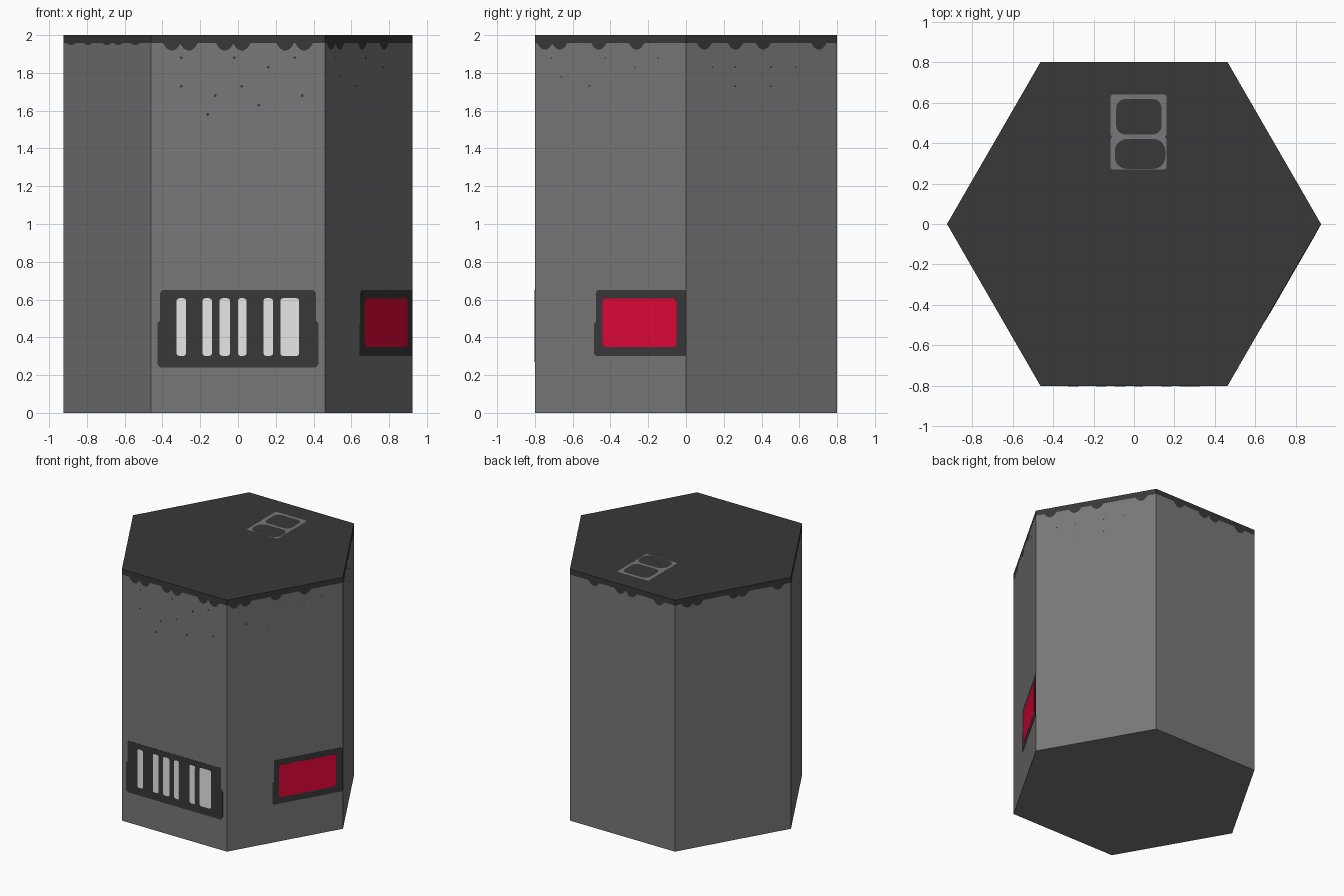
import bpy, bmesh, math
from mathutils import Vector

if "Cube" in bpy.data.objects:
    bpy.data.objects.remove(bpy.data.objects["Cube"])

A = 0.8                          # distance from axis to each side
R = A / math.cos(math.pi / 6)    # corner radius
W = R / 2                        # half width of a side
RIM = 1.96                       # bottom of the dark lid band


def material(name, rgb):
    m = bpy.data.materials.new(name)
    m.diffuse_color = (*rgb, 1)
    m.use_nodes = True
    m.node_tree.nodes["Principled BSDF"].inputs["Base Color"].default_value = m.diffuse_color
    return m


GREY = material("mid grey", (0.188, 0.188, 0.188))
DARK = material("charcoal", (0.040, 0.040, 0.040))
PALE = material("pale grey", (0.80, 0.80, 0.80))
RED = material("crimson", (0.77, 0.002, 0.040))


def finish(bm, name, *mats):
    me = bpy.data.meshes.new(name)
    bm.to_mesh(me)
    bm.free()
    for m in mats:
        me.materials.append(m)
    ob = bpy.data.objects.new(name, me)
    bpy.context.collection.objects.link(ob)
    return ob


def on_side(side, u, z, off):
    """Point on a side of the prism: u runs to the right, seen from outside."""
    a = math.radians(-90 + 60 * side)
    n, t = Vector((math.cos(a), math.sin(a), 0)), Vector((-math.sin(a), math.cos(a), 0))
    return n * (A + off) + t * u + Vector((0, 0, z))


def on_top(u, v, off):
    return Vector((u, v, 2 + off))


def rounded(u0, u1, v0, v1, r, seg=5):
    pts = []
    for i, (cu, cv) in enumerate([(u1 - r, v1 - r), (u0 + r, v1 - r), (u0 + r, v0 + r), (u1 - r, v0 + r)]):
        for k in range(seg + 1):
            a = math.pi / 2 * (i + k / seg)
            pts.append((cu + r * math.cos(a), cv + r * math.sin(a)))
    return pts


def plate(name, side, rect, r, off, mat):
    """Thin rounded plate on one side, with its rim going back into the wall."""
    bm = bmesh.new()
    pts = rounded(*rect, r)
    outer = [bm.verts.new(on_side(side, u, z, off)) for u, z in pts]
    inner = [bm.verts.new(on_side(side, u, z, -0.001)) for u, z in pts]
    bm.faces.new(outer)
    for i in range(len(pts)):
        j = (i + 1) % len(pts)
        bm.faces.new((outer[j], outer[i], inner[i], inner[j]))
    return finish(bm, name, mat)


def hex_prism(name, z0, z1, mat):
    bm = bmesh.new()
    lo, hi = [[bm.verts.new((R * math.cos(math.pi / 3 * i), R * math.sin(math.pi / 3 * i), z))
               for i in range(6)] for z in (z0, z1)]
    for i in range(6):
        bm.faces.new((lo[i], lo[(i + 1) % 6], hi[(i + 1) % 6], hi[i]))
    bm.faces.new(lo[::-1])
    bm.faces.new(hi)
    return finish(bm, name, mat)


# Body and the lid band
hex_prism("body", 0, RIM, GREY)
hex_prism("lid", RIM, 2, DARK)

# Dripping lower edge of the lid, one strip per side: (depth, drip positions)
drips = [
    (0.04, (-0.35, -0.26, -0.07, 0.02, 0.25, 0.35)),
    (0.035, (-0.40, -0.31, -0.07, 0.16)),
    (0.035, (-0.35, -0.16, 0.01, 0.35)),
    (0.035, (-0.25, -0.02, 0.08, 0.32)),
    (0.035, (-0.36, -0.28, 0.01, 0.08, 0.36)),
    (0.01, (-0.38, -0.2, 0.0, 0.12, 0.3)),
]
for side, (depth, spots) in enumerate(drips):
    bm = bmesh.new()
    N, prev = 150, None
    for k in range(N + 1):
        u = -W + 2 * W * k / N
        d = min(abs(u - s) for s in spots) / 0.045
        drop = depth * (1 - d * d) ** 0.8 if d < 1 else 0
        pair = (bm.verts.new(on_side(side, u, RIM + 0.005, 0.0008)),
                bm.verts.new(on_side(side, u, RIM - 0.002 - drop, 0.0008)))
        if prev:
            bm.faces.new((prev[1], pair[1], pair[0], prev[0]))
        prev = pair
    finish(bm, f"lid_drips_{side}", DARK)

# Front vent: dark panel with a wider foot, and pale bars
plate("vent_panel", 0, (-0.412, 0.412, 0.27, 0.65), 0.02, 0.0014, DARK)
plate("vent_foot", 0, (-0.426, 0.426, 0.24, 0.49), 0.025, 0.0007, DARK)
for i, (u, w) in enumerate([(-0.30, 0.05), (-0.163, 0.05), (-0.07, 0.055),
                            (0.022, 0.045), (0.16, 0.05), (0.274, 0.10)]):
    plate(f"vent_bar_{i}", 0, (u - w / 2, u + w / 2, 0.302, 0.607), 0.015, 0.0024, PALE)

# Right-front indicator: dark panel running to the corner, red window
plate("window_panel", 1, (-0.086, W, 0.30, 0.65), 0.012, 0.0014, DARK)
plate("window_foot", 1, (-0.100, 0.1, 0.302, 0.48), 0.015, 0.0007, DARK)
plate("red_window", 1, (-0.048, 0.405, 0.35, 0.606), 0.02, 0.0024, RED)

# Small dark specks below the rim
specks = {
    0: [(-0.30, 1.88), (-0.02, 1.88), (0.16, 1.83), (0.30, 1.88), (-0.30, 1.73),
        (0.02, 1.73), (-0.12, 1.68), (0.34, 1.68), (0.11, 1.63), (-0.16, 1.58)],
    1: [(-0.36, 1.88), (-0.03, 1.88), (0.15, 1.83), (0.29, 1.88), (-0.30, 1.78), (-0.13, 1.73)],
    2: [(-0.30, 1.83), (-0.16, 1.83), (0.06, 1.83), (0.21, 1.83), (-0.16, 1.73), (0.06, 1.73)],
}
for side, spots in specks.items():
    h = 0.007 if side == 0 else 0.004
    for i, (u, z) in enumerate(spots):
        plate(f"speck_{side}_{i}", side, (u - h, u + h, z - h, z + h), h * 0.9, 0.0007, DARK)

# Flat hatch frames on the lid
for name, outer, inner, r in [
    ("hatch_frame_back", (-0.115, 0.16, 0.43, 0.64), (-0.088, 0.137, 0.442, 0.617), 0.045),
    ("hatch_frame_front", (-0.115, 0.16, 0.27, 0.43), (-0.095, 0.155, 0.272, 0.42), 0.06),
]:
    bm = bmesh.new()
    a = [bm.verts.new(on_top(u, v, 0.0006)) for u, v in rounded(*outer, 0.012)]
    b = [bm.verts.new(on_top(u, v, 0.0006)) for u, v in rounded(*inner, r)]
    for i in range(len(a)):
        j = (i + 1) % len(a)
        bm.faces.new((a[i], a[j], b[j], b[i]))
    finish(bm, name, GREY)
